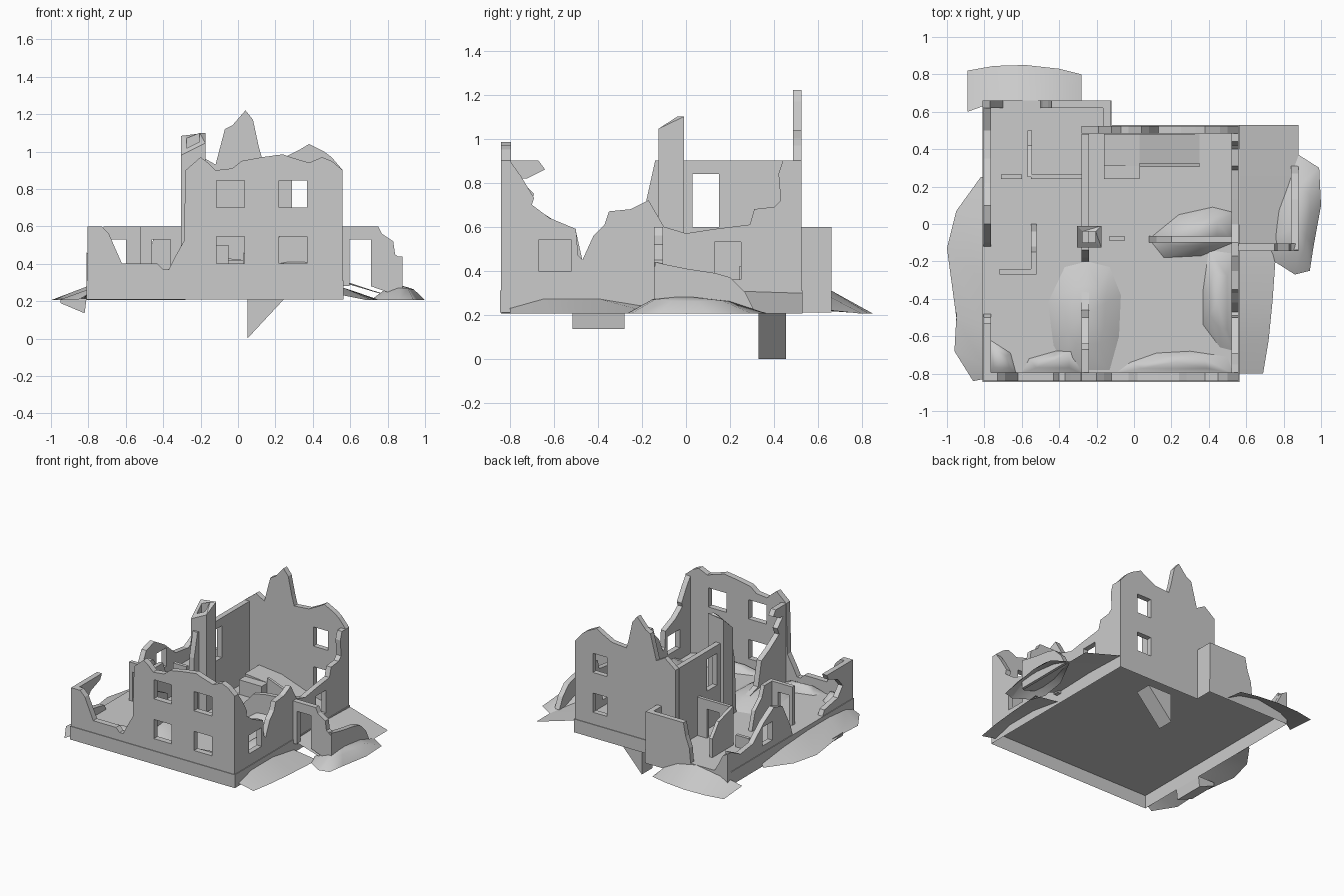
import bpy, bmesh, random
from math import sin, pi
from mathutils import Matrix, Vector

if "Cube" in bpy.data.objects:
    bpy.data.objects.remove(bpy.data.objects["Cube"])
random.seed(4)

PLANES = {'X': Matrix(((1, 0, 0, 0), (0, 0, -1, 0), (0, 1, 0, 0), (0, 0, 0, 1))),   # runs along x, upright
          'Y': Matrix(((0, 0, 1, 0), (1, 0, 0, 0), (0, 1, 0, 0), (0, 0, 0, 1))),    # runs along y, upright
          'Z': Matrix.Identity(4)}                                                  # lies flat


def plate(name, plane, outline, lo, hi, holes=()):
    """Outline with rectangular holes, extruded from lo to hi across its plane."""
    cu = bpy.data.curves.new(name, 'CURVE')
    cu.dimensions, cu.fill_mode, cu.extrude = '2D', 'BOTH', (hi - lo) / 2
    rects = [[(a, c), (b, c), (b, d), (a, d)] for a, b, c, d in holes]
    for pts in [outline] + rects:
        sp = cu.splines.new('POLY')
        sp.points.add(len(pts) - 1)
        for p, (u, v) in zip(sp.points, pts):
            p.co = (u, v, 0, 1)
        sp.use_cyclic_u = True
    tmp = bpy.data.objects.new(name + "_curve", cu)
    bpy.context.collection.objects.link(tmp)
    bpy.context.view_layer.update()
    me = bpy.data.meshes.new_from_object(tmp.evaluated_get(bpy.context.evaluated_depsgraph_get()))
    bpy.data.objects.remove(tmp)
    m = PLANES[plane]
    me.transform(Matrix.Translation(m.to_3x3() @ Vector((0, 0, (lo + hi) / 2 * (-1 if plane == 'X' else 1)))) @ m)
    for p in me.polygons:
        p.use_smooth = False
    ob = bpy.data.objects.new(name, me)
    bpy.context.collection.objects.link(ob)
    return ob


def sheet(name, verts, faces):
    """Smooth open surface with normals facing up."""
    me = bpy.data.meshes.new(name)
    me.from_pydata(verts, [], faces)
    bm = bmesh.new()
    bm.from_mesh(me)
    bm.normal_update()
    for f in bm.faces:
        f.smooth = True
        if f.normal.z < 0:
            f.normal_flip()
    bm.to_mesh(me)
    bpy.context.collection.objects.link(bpy.data.objects.new(name, me))


def mound(name, outline, z, h):
    """Rubble heap rising from an outline to an uneven top."""
    n = len(outline)
    c = Vector((sum(p[0] for p in outline) / n, sum(p[1] for p in outline) / n))
    ring = [c.lerp(Vector(p), .55) for p in outline]
    verts = [(x, y, z) for x, y in outline]
    verts += [(p.x, p.y, z + h * random.uniform(.6, .85)) for p in ring] + [(c.x, c.y, z + h)]
    faces = []
    for i in range(n):
        j = (i + 1) % n
        faces += [(i, j, n + j, n + i), (n + i, n + j, 2 * n)]
    sheet(name, verts, faces)


def skirt(name, inner, outer, top=.30, bot=.205, ends=.35):
    """Rubble slope running down from a foundation edge, lower at its ends."""
    n = len(inner)
    rise = [(top - bot) * (ends + (1 - ends) * sin(pi * i / (n - 1))) for i in range(n)]
    verts = [(x, y, bot + r) for (x, y), r in zip(inner, rise)] + [(x, y, bot) for x, y in outer]
    sheet(name, verts, [(i, i + 1, n + i + 1, n + i) for i in range(n - 1)])


def box(name, x0, x1, y0, y1, z0, z1):
    plate(name, 'Z', [(x0, y0), (x1, y0), (x1, y1), (x0, y1)], z0, z1)


G = .31
# Foundation, open underneath
fo = plate("foundation", 'Z', [(-.81, -.845), (.565, -.845), (.565, .53), (-.12, .53), (-.12, .66), (-.81, .66)], .21, .31)
bm = bmesh.new()
bm.from_mesh(fo.data)
bmesh.ops.delete(bm, geom=[f for f in bm.faces if f.calc_center_median().z < .22], context='FACES_ONLY')
bm.to_mesh(fo.data)

# Outer walls running along x
plate("front_wall", 'X', [(-.805, G), (.56, G), (.56, .9), (.5, .95), (.45, .97), (.38, .94), (.28, .97), (.24, .985),
      (.13, .97), (.02, .95), (-.03, .91), (-.12, .9), (-.16, .94), (-.2, .97), (-.28, .9), (-.29, .52), (-.34, .43),
      (-.37, .37), (-.4, .37), (-.43, .4), (-.62, .4), (-.66, .49), (-.69, .56), (-.73, .6), (-.805, .6)], -.84, -.795,
      [(a, a + .15, z, z + .145) for a in (-.115, .22) for z in (.4, .7)])
plate("back_wall", 'X', [(-.28, G), (.56, G), (.56, .9), (.5, .97), (.46, 1), (.38, 1.04), (.33, 1.01), (.25, .97),
      (.13, .96), (.11, 1.03), (.08, 1.17), (.04, 1.22), (-.03, 1.14), (-.07, 1.12), (-.12, .93), (-.19, .97),
      (-.28, .9)], .485, .525, [(.29, .41, z, z + .145) for z in (.4, .7)])
plate("wing_back_wall", 'X', [(-.5, G), (-.13, G), (-.13, .6), (-.44, .6), (-.46, .5), (-.49, .42)], .62, .66)
plate("wing_back_corner", 'X', [(-.81, G), (-.7, G), (-.74, .38), (-.77, .44), (-.81, .46)], .62, .66)

# Outer walls running along y
plate("right_wall", 'Y', [(-.8, G), (.5, G), (.5, .9), (.44, .9), (.42, .84), (.43, .72), (.4, .69), (.31, .68),
      (.29, .61), (.13, .59), (0, .57), (-.1, .6), (-.17, .72), (-.25, .68), (-.35, .67), (-.37, .61), (-.42, .56),
      (-.47, .45), (-.49, .47), (-.5, .59), (-.62, .64), (-.7, .7), (-.69, .73), (-.75, .83), (-.8, .9)], .52, .56,
      [(-.67, -.52, .4, .54), (.13, .25, .36, .53)])
plate("left_main_wall_front", 'Y', [(-.8, G), (-.3, G), (-.34, .36), (-.46, .4), (-.5, .58), (-.6, .63), (-.71, .7),
      (-.69, .75), (-.76, .82), (-.72, .82), (-.64, .86), (-.67, .9), (-.8, .9)], -.28, -.24)
plate("left_main_wall_back", 'Y', [(-.2, G), (.48, G), (.48, .9), (-.14, .9), (-.18, .72)], -.28, -.24,
      [(.03, .15, .6, .84)])
plate("wing_left_wall_front", 'Y', [(-.8, G), (-.48, G), (-.5, .35), (-.66, .38), (-.72, .45), (-.66, .52),
      (-.55, .56), (-.53, .6), (-.8, .6)], -.805, -.765)
plate("wing_left_wall_back", 'Y', [(-.12, G), (.62, G), (.62, .46), (.5, .4), (.35, .42), (.22, .53), (.1, .6),
      (0, .57), (-.1, .38)], -.805, -.765, [(.12, .24, .36, .5)])
plate("wing_right_return", 'Y', [(.52, G), (.66, G), (.66, .6), (.52, .6)], -.165, -.125)

# Side annex
plate("annex_front_wall", 'X', [(.56, .28), (.595, .28), (.595, .53), (.71, .53), (.71, .28), (.88, .22), (.88, .42),
      (.84, .45), (.83, .52), (.77, .56), (.75, .6), (.56, .6)], -.145, -.105)
plate("annex_side_wall", 'Y', [(-.14, .22), (.31, .22), (.27, .3), (.2, .37), (.13, .39), (0, .41), (-.1, .43),
      (-.14, .44)], .84, .88)
skirt("annex_floor", [(.56, -.14), (.56, .2), (.56, .53)], [(.88, -.14), (.88, .2), (.88, .53)], .31, ends=.9)

# Inside partition walls
plate("hall_partition", 'X', [(.08, G), (.54, G), (.54, .58), (.3, .56), (.2, .54), (.12, .45)], -.1, -.065)
plate("room_partition_door", 'X', [(-.72, G), (-.69, G), (-.69, .53), (-.6, .53), (-.6, G), (-.52, G), (-.52, .6),
      (-.72, .6)], -.27, -.24)
plate("room_partition_side", 'Y', [(-.27, G), (0, G), (-.04, .45), (-.12, .52), (-.15, .6), (-.27, .6)], -.55, -.52)
plate("rear_partition", 'Y', [(.25, G), (.5, G), (.5, .45), (.42, .55), (.25, .6)], -.57, -.545)
plate("rear_partition_door", 'X', [(-.55, G), (-.46, G), (-.46, .53), (-.36, .53), (-.36, G), (-.28, G), (-.28, .6),
      (-.55, .6)], .24, .265)
for i, (a, b, y, z) in enumerate([(-.71, -.6, .24, .4), (-.13, -.05, -.09, .5)]):
    box("wall_stub_%d" % i, a, b, y, y + .025, G, z)

# Chimney with a broken slanted top
ch = plate("chimney", 'Z', [(-.305, -.125), (-.175, -.125), (-.175, -.01), (-.305, -.01)], G, 1,
           [(-.275, -.205, -.1, -.04)])
for v in ch.data.vertices:
    if v.co.z > .9:
        v.co.z = min(1.1, .98 + .9 * (v.co.y + .125) + .5 * (v.co.x + .305))

# Stair base and cellar chutes
plate("stair_base", 'X', [(-.16, G), (.35, G), (.2, .36), (.03, .42), (-.16, .44)], .31, .48)
box("stair_landing", -.16, .03, .24, .31, G, .42)
plate("stair_side_wall", 'X', [(.03, G), (.35, G), (.35, .34), (.03, .46)], .305, .325)
plate("cellar_stair", 'X', [(.05, 0), (.25, .215), (.05, .215)], .33, .455)
plate("cellar_hatch", 'X', [(-.95, .19), (-.82, .135), (-.81, .215), (-.95, .215)], -.515, -.28)

# Rubble heaps inside
mound("rubble_middle", [(-.37, -.23), (-.25, -.2), (-.13, -.23), (-.07, -.38), (-.08, -.6), (-.13, -.78),
      (-.35, -.78), (-.43, -.65), (-.46, -.42)], G, .08)
mound("rubble_right", [(.4, -.14), (.54, -.16), (.54, -.68), (.46, -.66), (.37, -.54), (.37, -.35)], G, .09)
mound("rubble_front", [(-.1, -.8), (.53, -.8), (.5, -.71), (.3, -.68), (.12, -.69), (-.02, -.74)], G, .06)
mound("rubble_hall", [(.16, -.18), (.36, -.17), (.53, -.1), (.54, .06), (.42, .09), (.24, .05), (.08, -.08)], G, .12)
mound("rubble_wing", [(-.6, -.8), (-.28, -.8), (-.28, -.65), (-.42, -.68), (-.56, -.72)], G, .06)
mound("rubble_corner", [(-.78, -.8), (-.63, -.8), (-.66, -.69), (-.77, -.62)], G, .06)

# Rubble slopes outside
skirt("slope_left", [(-.81, -.83), (-.81, -.75), (-.81, -.55), (-.81, -.3), (-.81, 0), (-.81, .25)],
      [(-.86, -.84), (-.96, -.68), (-.95, -.5), (-1, -.13), (-.95, .07), (-.82, .25)], .28)
skirt("slope_back", [(-.89, .6), (-.75, .65), (-.55, .66), (-.4, .65), (-.28, .65)],
      [(-.89, .82), (-.75, .845), (-.58, .85), (-.4, .83), (-.28, .8)], .31, ends=.15)
skirt("slope_right", [(.56, -.8), (.56, -.65), (.56, -.4), (.56, -.14)],
      [(.69, -.8), (.72, -.62), (.74, -.42), (.76, -.14)], .28)
mound("annex_rubble", [(.75, -.2), (.86, -.27), (.94, -.25), (.96, -.12), (1, .1), (.99, .3), (.88, .37), (.74, .1),
      (.71, -.1)], .205, .08)
